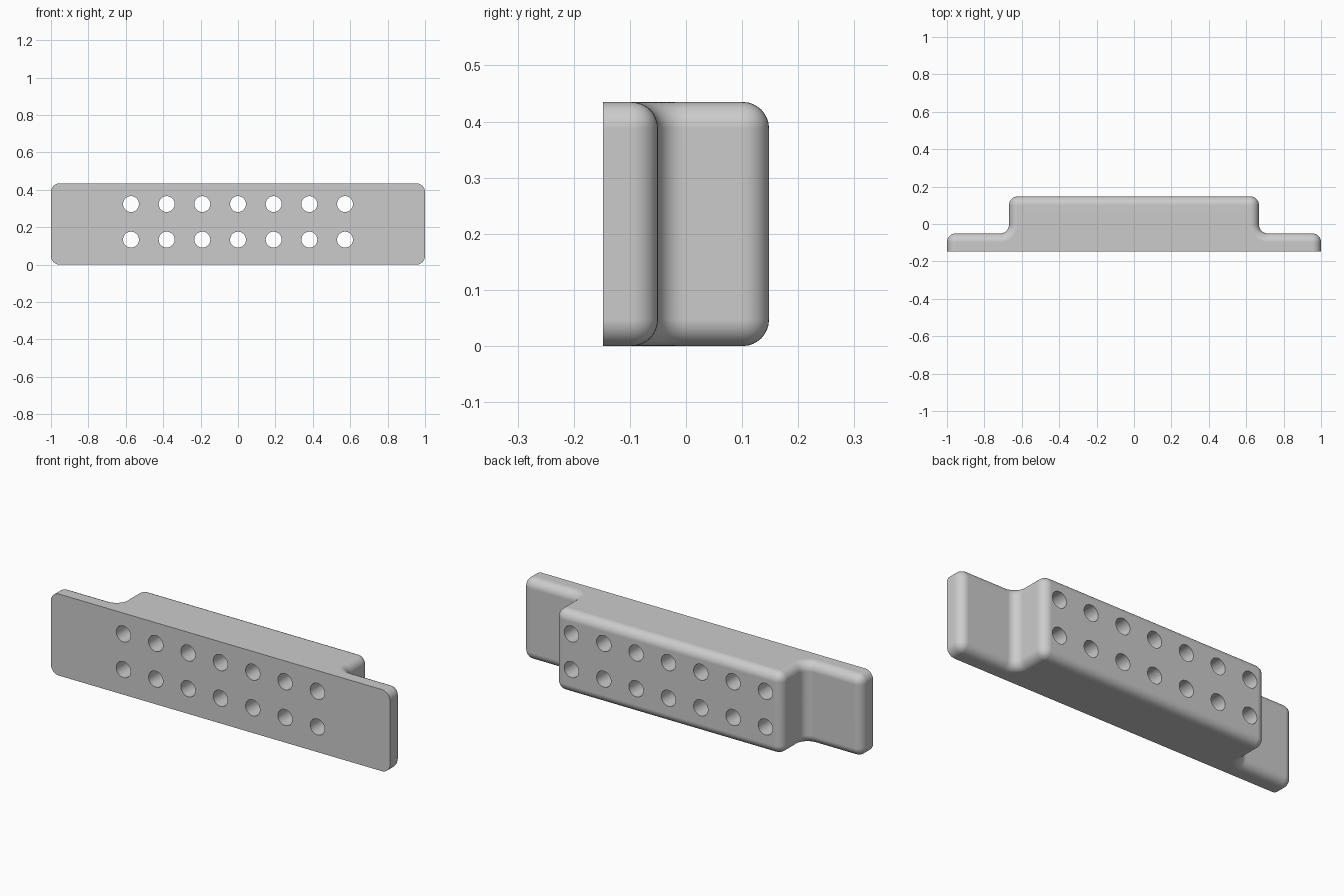
import bpy, bmesh
from math import cos, sin, pi
from mathutils import Matrix

cube = bpy.data.objects.get("Cube")
if cube:
    bpy.data.objects.remove(cube, do_unlink=True)

FRONT, BACK, TAB = -0.148, 0.148, -0.05   # depth of the front, block back and tab back
HEIGHT, BLOCK, R = 0.435, 0.668, 0.047    # height, block half width, fillet radius

grey = bpy.data.materials.new("grey")
grey.use_nodes = True
colour = (0.6, 0.6, 0.6, 1)
grey.diffuse_color = colour
grey.node_tree.nodes["Principled BSDF"].inputs["Base Color"].default_value = colour


def make_object(name, bm):
    mesh = bpy.data.meshes.new(name)
    bm.to_mesh(mesh)
    bm.free()
    obj = bpy.data.objects.new(name, mesh)
    bpy.context.collection.objects.link(obj)
    return obj


# Plan outline: thin end tabs, hollow fillets, thick middle block
arc = [(BLOCK + R - R * sin(a), TAB + R - R * cos(a))
       for a in (i * pi / 16 for i in range(9))]
half = [(1, FRONT), (1, TAB)] + arc + [(BLOCK, BACK)]
outline = half + [(-x, y) for x, y in reversed(half)]

bm = bmesh.new()
base = bm.faces.new([bm.verts.new((x, y, 0)) for x, y in outline])
top = bmesh.ops.extrude_face_region(bm, geom=[base])["geom"]
bmesh.ops.translate(bm, vec=(0, 0, HEIGHT),
                    verts=[v for v in top if isinstance(v, bmesh.types.BMVert)])
bmesh.ops.recalc_face_normals(bm, faces=bm.faces)


# Round every outer edge except the flat front's rim and the fillet facets
def rounded(edge):
    a, b = (v.co for v in edge.verts)
    if max(a.y, b.y) < FRONT + 0.001:
        return False
    vertical = abs(a.z - b.z) > 0.1
    return not vertical or abs(a.x) > 0.99 or a.y > BACK - 0.001


bmesh.ops.bevel(bm, geom=[e for e in bm.edges if rounded(e)], offset=R,
                offset_type='OFFSET', segments=8, profile=0.5,
                affect='EDGES', clamp_overlap=False)
bmesh.ops.remove_doubles(bm, verts=bm.verts, dist=0.0005)
bracket = make_object("mounting_block", bm)
bracket.data.materials.append(grey)

# Two rows of seven through holes
bm = bmesh.new()
for z in (0.134, 0.324):
    for i in range(-3, 4):
        place = Matrix.Translation((i * 0.1907, 0, z)) @ Matrix.Rotation(pi / 2, 4, 'X')
        bmesh.ops.create_cone(bm, cap_ends=True, segments=40, radius1=0.0425,
                              radius2=0.0425, depth=0.6, matrix=place)
cutter = make_object("hole_cutter", bm)
cutter.hide_render = True

cut = bracket.modifiers.new("holes", 'BOOLEAN')
cut.operation, cut.solver, cut.object = 'DIFFERENCE', 'EXACT', cutter
bpy.ops.object.select_all(action='DESELECT')
bpy.context.view_layer.objects.active = bracket
bracket.select_set(True)
bpy.ops.object.modifier_apply(modifier=cut.name)
bpy.data.objects.remove(cutter, do_unlink=True)

# Smooth fillets with crisp rims
bpy.ops.object.shade_smooth_by_angle(angle=pi / 6)
weighted = bracket.modifiers.new("flat_faces", 'WEIGHTED_NORMAL')
weighted.keep_sharp = True
